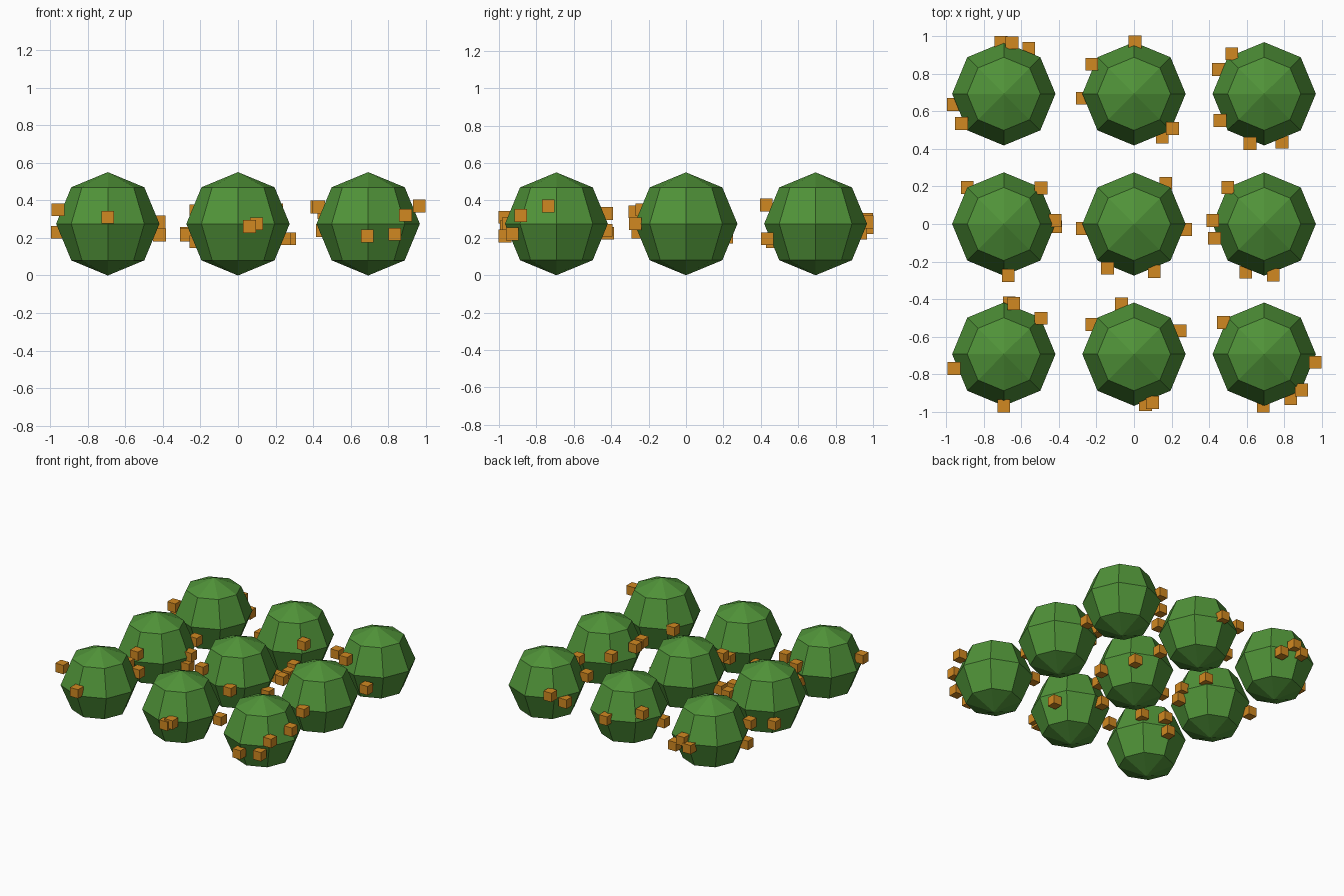
import bpy
import math
from mathutils import Matrix, Vector
import bmesh

default_cube = bpy.data.objects.get("Cube")
if default_cube:
    bpy.data.objects.remove(default_cube, do_unlink=True)

SPACING = 0.693
RADIUS = 0.275
BERRY_SIZE = 0.068


def make_material(name, colour):
    material = bpy.data.materials.new(name)
    material.use_nodes = True
    material.diffuse_color = colour
    material.node_tree.nodes["Principled BSDF"].inputs["Base Color"].default_value = colour
    return material


def make_object(name, bm, material, location):
    mesh = bpy.data.meshes.new(name)
    bm.to_mesh(mesh)
    bm.free()
    mesh.materials.append(material)
    obj = bpy.data.objects.new(name, mesh)
    obj.location = location
    bpy.context.collection.objects.link(obj)
    return obj


leaf_green = make_material("leaf green", (0.08, 0.29, 0.04, 1))
berry_orange = make_material("berry orange", (0.64, 0.25, 0.015, 1))

# Berries on each bush: (compass angle in degrees, height in hundredths)
berries = {
    "front_right": [(270, 31), (84, 22.5), (79, 33), (44, 33.5), (196, 35)],
    "front_middle": [(104, 24), (145, 18), (27, 19.5), (283, 26), (291, 27.5)],
    "front_left": [(351, 37), (316, 32), (301, 22), (269, 21), (142, 27.5)],
    "centre_right": [(135, 19), (44, 31.5), (357, 21.5), (4, 28.5), (275, 34)],
    "centre_middle": [(52, 20.5), (185, 21.5), (354, 19.5), (239, 35), (293, 26)],
    "centre_left": [(135, 33.5), (176, 36.5), (196, 36.5), (249, 23), (280, 27.5)],
    "back_right": [(93, 25.5), (81, 30), (61, 22.5), (192, 23), (215, 33.5)],
    "back_middle": [(89, 28.5), (145, 34.5), (185, 22.5), (318, 35), (303, 18)],
    "back_left": [(129, 30.5), (152, 24), (211, 33.5), (254, 37.5), (290, 19.5)],
}
rows = {"front": -SPACING, "centre": 0, "back": SPACING}
columns = {"right": -SPACING, "middle": 0, "left": SPACING}

for place, spots in berries.items():
    row, column = place.split("_")
    centre = Vector((columns[column], rows[row], RADIUS))

    # Low-poly round bush
    bm = bmesh.new()
    bmesh.ops.create_uvsphere(bm, u_segments=8, v_segments=4, radius=RADIUS)
    make_object(place + "_bush", bm, leaf_green, centre)

    # Small cube berries half sunk around the widest part
    bm = bmesh.new()
    for angle, height in spots:
        turn = math.radians(angle)
        offset = Vector((math.cos(turn), math.sin(turn), 0)) * RADIUS
        offset.z = height / 100 - RADIUS
        bmesh.ops.create_cube(bm, size=BERRY_SIZE, matrix=Matrix.Translation(offset))
    make_object(place + "_berries", bm, berry_orange, centre)
